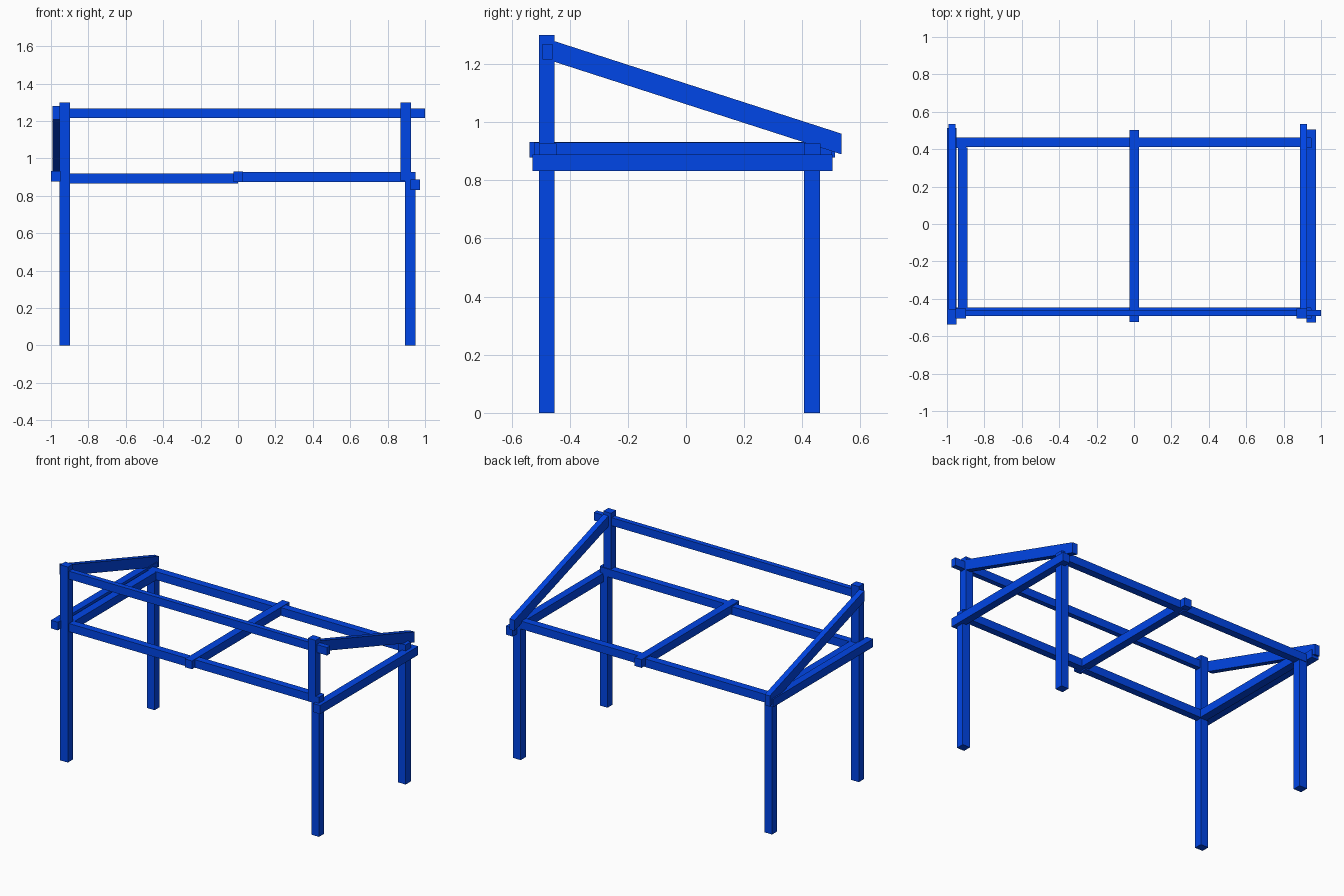
import bpy

cube = bpy.data.objects.get("Cube")
if cube:
    bpy.data.objects.remove(cube, do_unlink=True)

blue = bpy.data.materials.new("vivid blue paint")
blue.use_nodes = True
COLOUR = (0.0, 0.063, 0.83, 1)
blue.diffuse_color = COLOUR
blue.node_tree.nodes["Principled BSDF"].inputs["Base Color"].default_value = COLOUR


def beam(name, x, y, z, drop=0.0):
    """Box between (min, max) ranges; drop lowers its back end into a slope."""
    verts = [(px, py, pz - (drop if py == y[1] else 0))
             for px in x for py in y for pz in z]
    faces = [(0, 1, 3, 2), (4, 6, 7, 5), (0, 4, 5, 1),
             (2, 3, 7, 6), (0, 2, 6, 4), (1, 5, 7, 3)]
    mesh = bpy.data.meshes.new(name)
    mesh.from_pydata(verts, [], faces)
    mesh.materials.append(blue)
    obj = bpy.data.objects.new(name, mesh)
    bpy.context.collection.objects.link(obj)
    return obj


FRONT, BACK = (-0.505, -0.452), (0.406, 0.46)
LEFT, RIGHT = (0.894, 0.949), (-0.955, -0.898)

# Posts: the front right one runs full height, the front left has an offset extension
beam("front_right_post", RIGHT, FRONT, (0, 1.30))
beam("back_right_post", RIGHT, BACK, (0, 0.92))
beam("front_left_post", LEFT, FRONT, (0, 0.928))
beam("back_left_post", LEFT, BACK, (0, 0.928))
beam("front_left_upper_post", (0.868, 0.925), FRONT, (0.88, 1.30))

# Long rails, each in two lengths meeting at the middle
for side, y in (("front", (-0.493, -0.446)), ("back", (0.413, 0.463))):
    beam(side + "_right_rail", (-0.95, 0), y, (0.866, 0.92))
    beam(side + "_left_rail", (-0.02, 0.946), y, (0.874, 0.927))

# Cross rails
beam("middle_cross_rail", (-0.025, 0.028), (-0.523, 0.502), (0.875, 0.93))
beam("left_cross_rail", (0.922, 0.973), (-0.527, 0.504), (0.831, 0.888))
beam("right_outer_cross_rail", (-1.0, -0.949), (-0.538, 0.512), (0.878, 0.932))
beam("right_inner_cross_rail", (-0.942, -0.889), (-0.46, 0.41), (0.866, 0.92))

# High front rail and the sloping rafters
beam("top_front_rail", (-0.93, 1.0), (-0.493, -0.459), (1.215, 1.268))
for side, x in (("left", (0.887, 0.925)), ("right", (-0.991, -0.954))):
    beam(side + "_rafter", x, (-0.458, 0.535), (1.209, 1.28), drop=0.32)
